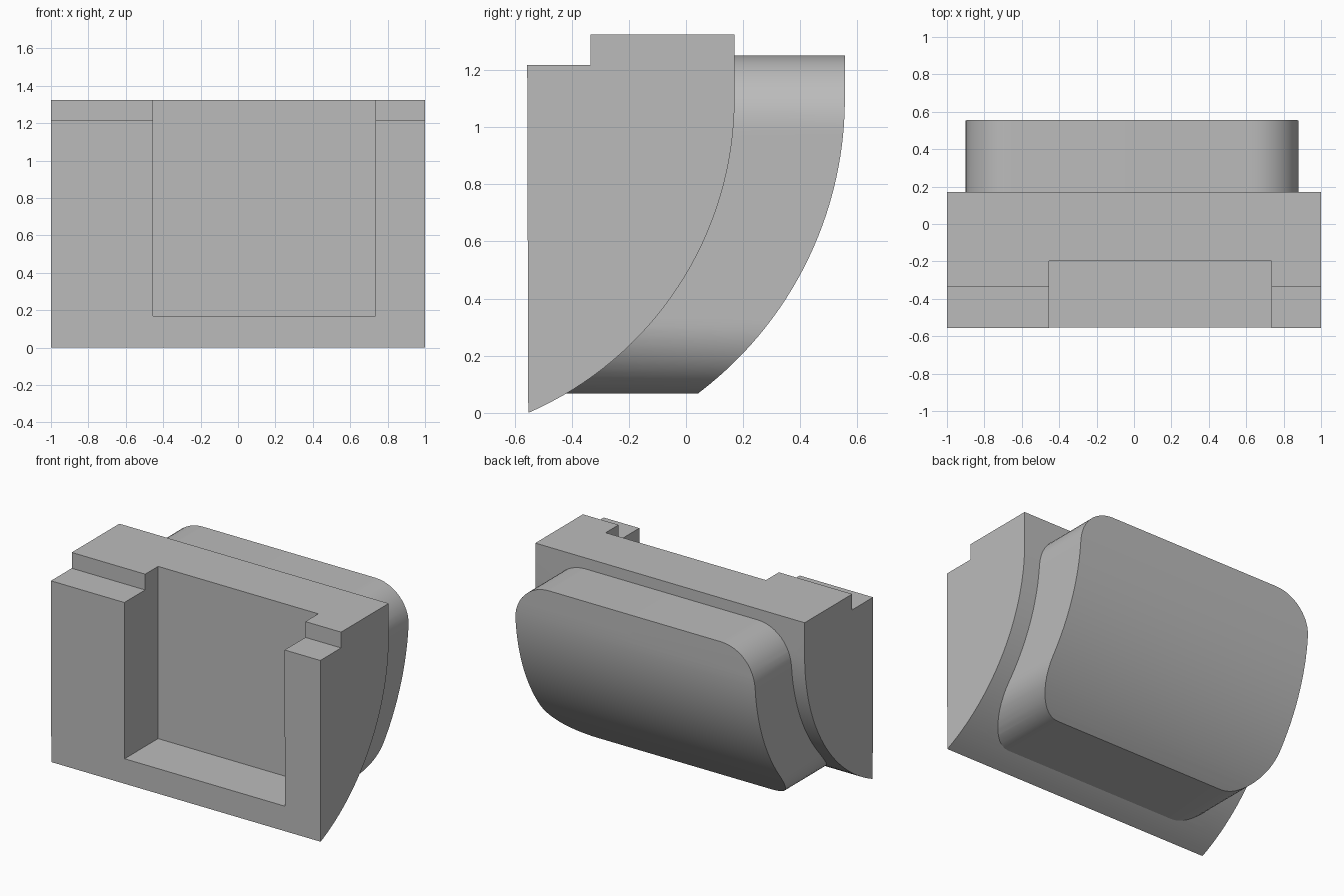
import bpy, bmesh
from math import sin, cos, asin, pi, radians
from mathutils import Vector

cube = bpy.data.objects.get("Cube")
if cube:
    bpy.data.objects.remove(cube, do_unlink=True)

grey = bpy.data.materials.new("plain grey")
grey.use_nodes = True
colour = (0.5, 0.5, 0.5, 1)
grey.diffuse_color = colour
grey.node_tree.nodes["Principled BSDF"].inputs["Base Color"].default_value = colour


def prism(name, points, depth):
    """Extrude a closed 3D outline along the depth vector."""
    bm = bmesh.new()
    face = bm.faces.new([bm.verts.new(p) for p in points])
    ext = bmesh.ops.extrude_face_region(bm, geom=[face])
    moved = [v for v in ext["geom"] if isinstance(v, bmesh.types.BMVert)]
    bmesh.ops.translate(bm, verts=moved, vec=Vector(depth))
    bmesh.ops.recalc_face_normals(bm, faces=bm.faces)
    mesh = bpy.data.meshes.new(name)
    bm.to_mesh(mesh)
    bm.free()
    mesh.materials.append(grey)
    obj = bpy.data.objects.new(name, mesh)
    bpy.context.collection.objects.link(obj)
    return obj


def box(name, lo, hi):
    outline = [(lo[0], lo[1], lo[2]), (hi[0], lo[1], lo[2]),
               (hi[0], hi[1], lo[2]), (lo[0], hi[1], lo[2])]
    return prism(name, outline, (0, 0, hi[2] - lo[2]))


def combine(target, other, operation):
    """Apply a boolean and remove the helper."""
    other.hide_render = True
    mod = target.modifiers.new(operation, "BOOLEAN")
    mod.object, mod.operation, mod.solver = other, operation, "EXACT"
    bpy.context.view_layer.objects.active = target
    bpy.ops.object.modifier_apply(modifier=mod.name)
    bpy.data.objects.remove(other, do_unlink=True)


def curved_back(x, front, back, radius, bottom, top, steps=32):
    """Side profile: straight front, back edge an arc that ends vertical."""
    arc_z = 1.1
    end = asin((arc_z - bottom) / radius)
    pts = [(x, front, top), (x, back, top)]
    for i in range(steps + 1):
        a = end * i / steps
        pts.append((x, back - radius + radius * cos(a), arc_z - radius * sin(a)))
    if pts[-1][1] > front + 0.01:
        pts.append((x, front, bottom))
    return pts


FRONT, BACK, TOP = -0.556, 0.17, 1.324

# Main block with the curved rear
body = prism("body", curved_back(-1, FRONT, BACK, 1.199, 0, TOP), (2, 0, 0))

# Rounded pad on the rear, trimmed to its own curve
x0, x1, z0, z1, r = -0.9, 0.88, 0.067, 1.25, 0.25
outline = []
for k, (cx, cz) in enumerate([(x1 - r, z1 - r), (x0 + r, z1 - r),
                              (x0 + r, z0 + r), (x1 - r, z0 + r)]):
    for i in range(13):
        a = k * pi / 2 + i / 12 * pi / 2
        outline.append((cx + r * cos(a), -0.45, cz + r * sin(a)))
pad = prism("rear_pad", outline, (0, 1.2, 0))
trim = prism("pad_trim", curved_back(-1.2, -0.8, 0.556, 1.293, 0, 1.5), (2.4, 0, 0))
combine(pad, trim, "INTERSECT")
combine(body, pad, "UNION")

# Front pocket, open at the top, and the step along the front edge
combine(body, box("pocket_cutter", (-0.455, -0.8, 0.168), (0.735, -0.198, 1.6)), "DIFFERENCE")
combine(body, box("step_cutter", (-1.2, -0.8, 1.218), (1.2, -0.335, 1.6)), "DIFFERENCE")

bpy.ops.object.select_all(action="DESELECT")
body.select_set(True)
bpy.context.view_layer.objects.active = body
bpy.ops.object.shade_smooth_by_angle(angle=radians(30))
